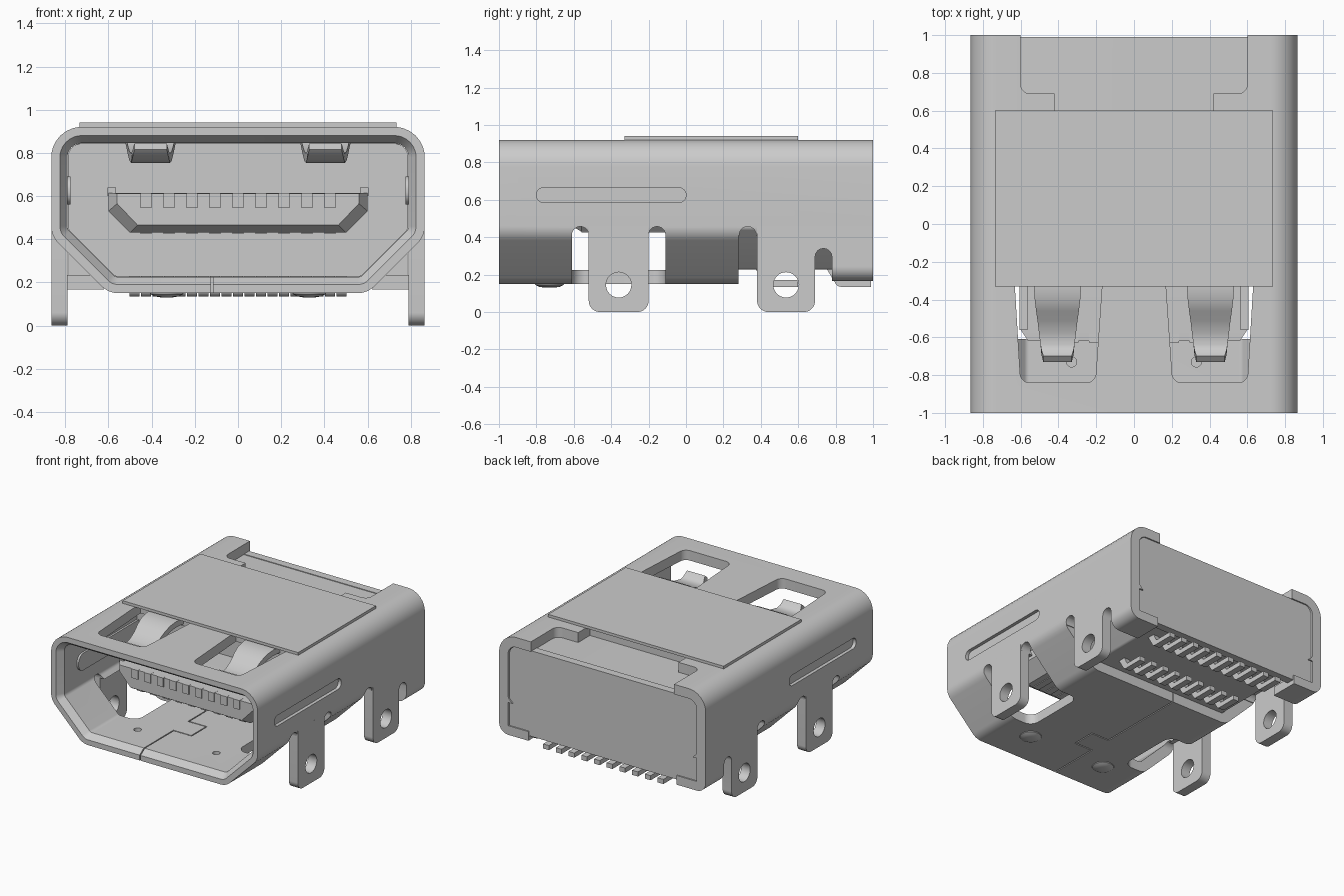
import bpy, bmesh, math
from mathutils import Vector

cube = bpy.data.objects.get("Cube")
if cube:
    bpy.data.objects.remove(cube, do_unlink=True)

metal = bpy.data.materials.new("grey_metal")
metal.use_nodes = True
GREY = (0.6, 0.6, 0.6, 1)
metal.diffuse_color = GREY
metal.node_tree.nodes["Principled BSDF"].inputs["Base Color"].default_value = GREY
parts = []


def finish(name, bm):
    bmesh.ops.recalc_face_normals(bm, faces=bm.faces)
    me = bpy.data.meshes.new(name)
    bm.to_mesh(me)
    bm.free()
    me.materials.append(metal)
    ob = bpy.data.objects.new(name, me)
    bpy.context.scene.collection.objects.link(ob)
    parts.append(ob)
    return ob


def fillet(corners, steps=8):
    """Round a 2D polygon given as (u, v, radius)."""
    out, n = [], len(corners)
    for i, (u, v, r) in enumerate(corners):
        p = Vector((u, v))
        if r <= 0:
            out.append(p)
            continue
        a = (Vector(corners[i - 1][:2]) - p).normalized()
        b = (Vector(corners[(i + 1) % n][:2]) - p).normalized()
        half = a.angle(b) / 2
        c = p + (a + b).normalized() * (r / math.sin(half))
        t = r / math.tan(half)
        s, e = p + a * t - c, p + b * t - c
        for k in range(steps + 1):
            out.append(c + s.lerp(e, k / steps).normalized() * r)
    return out


def place(axis, p, d):
    return {"x": (d, p[0], p[1]), "y": (p[0], d, p[1]), "z": (p[0], p[1], d)}[axis]


def loft(name, axis, rings, caps=True):
    """Bridge 2D loops (points, depth) along an axis."""
    bm = bmesh.new()
    vs = [[bm.verts.new(place(axis, p, d)) for p in pts] for pts, d in rings]
    n = len(vs[0])
    pairs = list(zip(vs, vs[1:])) + ([] if caps else [(vs[-1], vs[0])])
    for a, b in pairs:
        for i in range(n):
            bm.faces.new((a[i], a[(i + 1) % n], b[(i + 1) % n], b[i]))
    if caps:
        bm.faces.new(vs[0])
        bm.faces.new(vs[-1])
    return finish(name, bm)


def prism(name, axis, corners, a, b):
    pts = fillet([(tuple(c) + (0,))[:3] for c in corners])
    return loft(name, axis, [(pts, a), (pts, b)])


def box(name, x0, x1, y0, y1, z0, z1):
    return prism(name, "z", [(x0, y0), (x1, y0), (x1, y1), (x0, y1)], z0, z1)


def disc(name, axis, u, v, r, a, b, n=24):
    pts = [(u + r * math.cos(i * math.tau / n), v + r * math.sin(i * math.tau / n)) for i in range(n)]
    return loft(name, axis, [(pts, a), (pts, b)])


def cut(ob, *cutters):
    for c in cutters:
        m = ob.modifiers.new("cut", "BOOLEAN")
        m.operation, m.solver, m.object = "DIFFERENCE", "EXACT", c
        dg = bpy.context.evaluated_depsgraph_get()
        dg.update()
        me = bpy.data.meshes.new_from_object(ob.evaluated_get(dg))
        ob.modifiers.clear()
        ob.data = me
        parts.remove(c)
        bpy.data.objects.remove(c, do_unlink=True)


def section(d):
    """Shell cross-section inset by d."""
    k = 0.414 * d
    right = [(0.6 - k, 0.15 + d, 0.11 - d), (0.865 - d, 0.415 + k, 0.11 - d), (0.865 - d, 0.92 - d, 0.14 - d)]
    return fillet(right + [(-x, z, r) for x, z, r in reversed(right)])


# Shell tube with a chamfered mouth
shell = loft("shell", "y", [(section(0), -1), (section(0.04), -1), (section(0.075), -0.95),
                            (section(0.075), 1), (section(0), 1)], caps=False)

# Shell openings: underside, leg slots, rear top recess
cut(shell, box("c", -1, 1, 0.28, 1.1, -0.1, 0.41))
for y in (-0.565, -0.155, 0.33):
    cut(shell, disc("c", "x", y, 0.412, 0.045, -1, 1))
cut(shell, prism("c", "z", [(-0.6, 0.69, 0.05), (0.6, 0.69, 0.05), (0.6, 1.1), (-0.6, 1.1)], 0.7, 1.1))
cut(shell, box("c", -0.42, 0.42, 0.55, 0.72, 0.7, 1.1))
for s in (-1, 1):
    cut(shell,
        prism("c", "z", [(s * 0.42, -0.61, 0.07), (s, -0.61), (s, -0.11), (s * 0.42, -0.11, 0.07)], -0.1, 0.412),
        prism("c", "z", [(s * 0.6, -0.84, 0.05), (s * 0.205, -0.84, 0.05),
                         (s * 0.165, -0.26), (s * 0.635, -0.26)], 0.7, 1.1),
        prism("c", "x", [(-0.8, 0.585, 0.039), (0, 0.585, 0.039), (0, 0.665, 0.039), (-0.8, 0.665, 0.039)],
              s * 0.84, s * 0.95),
        disc("c", "z", s * 0.33, -0.73, 0.027, 0.19, 0.3))

# Interlocking seam in the floor
seam = [(-0.12, -1.1), (-0.12, -0.6), (0.03, -0.6), (0.03, -0.42), (-0.12, -0.42), (-0.12, 0.4)]
for (xa, ya), (xb, yb) in zip(seam, seam[1:]):
    w = 0.004
    cut(shell, box("c", min(xa, xb) - w, max(xa, xb) + w, min(ya, yb) - w, max(ya, yb) + w, 0.1, 0.3))

# Cover plate and folded rear panel
box("top_plate", -0.735, 0.735, -0.33, 0.6, 0.919, 0.94)
prism("rear_panel", "y", [(-0.785, 0.2, 0.02), (0.785, 0.2, 0.02), (0.785, 0.848, 0.07), (-0.785, 0.848, 0.07)],
      0.93, 0.99)

# Insulating body with its tongue
inner = section(0.077)
loft("housing", "y", [(inner, -0.08), (inner, 0.95)])


def mirror_pts(right):
    return right + [(-x, z) for x, z in reversed(right)]


full = mirror_pts([(0.5, 0.43), (0.6, 0.53), (0.6, 0.615)])
front = mirror_pts([(0.465, 0.465), (0.56, 0.565), (0.56, 0.612)])
loft("tongue", "y", [(front, -0.62), (full, -0.56), (full, 0)])

for s, side in ((1, "left"), (-1, "right")):
    xa, xb = s * 0.79, s * 0.865
    # Solder legs
    leg = prism(side + "_front_leg", "x", [(-0.52, 0.46), (-0.52, 0, 0.06), (-0.2, 0, 0.06), (-0.2, 0.46)], xa, xb)
    cut(leg, disc("c", "x", -0.36, 0.145, 0.068, -1, 1))
    arch = [(0.735 - 0.045 * math.cos(i * math.pi / 8), 0.295 + 0.045 * math.sin(i * math.pi / 8)) for i in range(9)]
    rear = prism(side + "_rear_leg", "x", [(0.38, 0.46), (0.38, 0, 0.06), (0.69, 0, 0.06)] + arch
                 + [(0.78, 0.245), (1, 0.245), (1, 0.46)], xa, xb)
    cut(rear, disc("c", "x", 0.535, 0.145, 0.068, -1, 1))
    # Curled rear foot
    prism(side + "_rear_curl", "y", [(s * 0.865, 0.246), (s * 0.865, 0.166, 0.075), (s * 0.62, 0.166),
                                     (s * 0.62, 0.235), (s * 0.79, 0.235), (s * 0.79, 0.246)], 0.78, 1)
    # Inner bulge behind the side groove
    prism(side + "_side_bulge", "x", [(-0.8, 0.56, 0.06), (0, 0.56, 0.06), (0, 0.69, 0.06), (-0.8, 0.69, 0.06)],
          s * 0.775, s * 0.795)
    # Tongue ear
    box(side + "_tongue_ear", s * 0.565, s * 0.605, -0.56, -0.05, 0.6, 0.64)
    # Floor dimple
    rings = []
    for r, z in ((0.08, 0.155), (0.075, 0.145), (0.055, 0.135), (0.025, 0.13)):
        rings.append(([(s * 0.33 + r * math.cos(i * math.tau / 24), -0.73 + r * math.sin(i * math.tau / 24))
                       for i in range(24)], z))
    loft(side + "_floor_dimple", "z", rings)
    # Latch spring: a tapered strip bent downwards with an upturned tip
    path = [(-0.24, 0.88, 0.13), (-0.33, 0.885, 0.125), (-0.40, 0.875, 0.12), (-0.45, 0.85, 0.113),
            (-0.50, 0.815, 0.106), (-0.57, 0.785, 0.098), (-0.64, 0.775, 0.09), (-0.68, 0.79, 0.085),
            (-0.715, 0.83, 0.075)]
    strip = []
    for i, (y, z, w) in enumerate(path):
        a, b = path[max(i - 1, 0)], path[min(i + 1, len(path) - 1)]
        n = Vector((b[1] - a[1], a[0] - b[0])).normalized() * 0.022
        strip.append([(s * 0.405 + dx * w, y + k * n.x, z + k * n.y) for dx, k in ((-1, 1), (1, 1), (1, -1), (-1, -1))])
    bm = bmesh.new()
    vs = [[bm.verts.new(p) for p in ring] for ring in strip]
    for a, b in zip(vs, vs[1:]):
        for i in range(4):
            bm.faces.new((a[i], a[(i + 1) % 4], b[(i + 1) % 4], b[i]))
    bm.faces.new(vs[0])
    bm.faces.new(vs[-1])
    finish(side + "_latch_spring", bm)

# Contacts on the tongue
for i in range(9):
    x = (i - 4) * 0.1065
    box(f"contact_{i + 1}", x - 0.026, x + 0.026, -0.628, -0.1, 0.545, 0.614)
    box(f"lower_contact_{i + 1}", x - 0.026, x + 0.026, -0.56, -0.1, 0.424, 0.45)

# Solder tails: bent feet in two rows
for row, count, y0, y1 in (("front", 9, 0.36, 0.6), ("rear", 10, 0.74, 0.99)):
    for i in range(count):
        x = (i - (count - 1) / 2) * 0.1065
        prism(f"{row}_tail_{i + 1}", "x", [(y0, 0.25), (y0 + 0.07, 0.135, 0.03), (y1, 0.135), (y1, 0.17),
                                           (y0 + 0.1, 0.17, 0.02), (y0 + 0.06, 0.25)], x - 0.024, x + 0.024)

# Smooth the rounded bends, keep edges sharp
bpy.ops.object.select_all(action="DESELECT")
for ob in parts:
    ob.select_set(True)
bpy.context.view_layer.objects.active = shell
bpy.ops.object.shade_smooth_by_angle(angle=math.radians(30))
